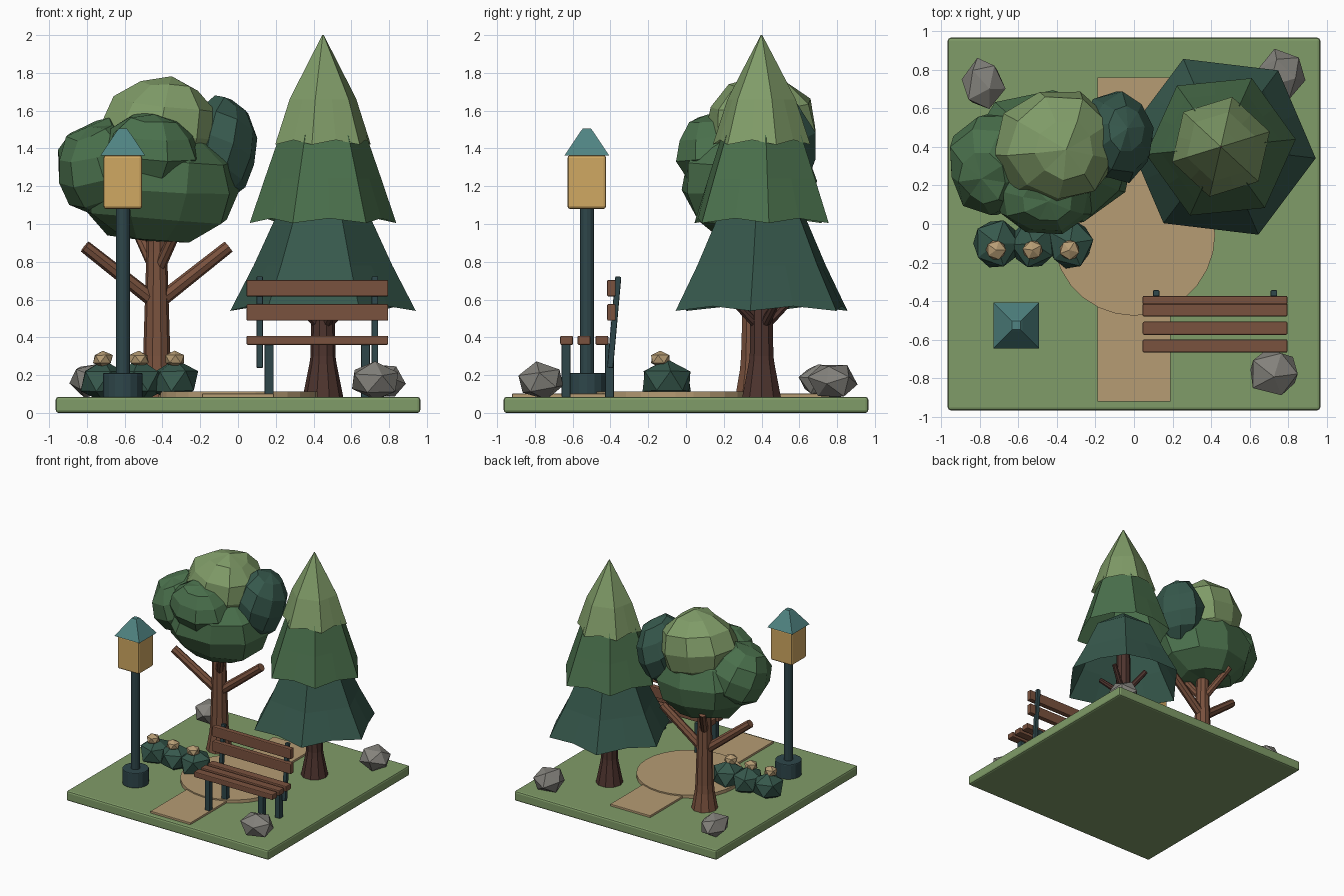
import bpy, bmesh, math, random
from mathutils import Vector, Matrix

random.seed(4)
cube = bpy.data.objects.get("Cube")
if cube:
    bpy.data.objects.remove(cube, do_unlink=True)


def material(name, r, g, b):
    """Flat colour given as sRGB bytes, stored as linear values."""
    lin = [((c / 255 + 0.055) / 1.055) ** 2.4 for c in (r, g, b)] + [1]
    m = bpy.data.materials.new(name)
    m.use_nodes = True
    m.diffuse_color = lin
    m.node_tree.nodes["Principled BSDF"].inputs["Base Color"].default_value = lin
    return m


LIGHT = material("light_green", 128, 156, 104)
MID = material("mid_green", 74, 112, 76)
DARK = material("dark_green", 54, 88, 76)
BARK = material("warm_brown", 122, 82, 62)
DEEP = material("dark_brown", 78, 52, 46)
IRON = material("dark_teal", 46, 70, 74)
ROOF = material("roof_teal", 80, 132, 130)
GLOW = material("lantern_yellow", 208, 168, 98)
STONE = material("stone_grey", 132, 130, 124)
SAND = material("sand", 182, 156, 116)


def add(name, bm, mat, bevel=0):
    bmesh.ops.recalc_face_normals(bm, faces=bm.faces)
    mesh = bpy.data.meshes.new(name)
    bm.to_mesh(mesh)
    bm.free()
    mesh.materials.append(mat)
    obj = bpy.data.objects.new(name, mesh)
    bpy.context.collection.objects.link(obj)
    if bevel:
        mod = obj.modifiers.new("soft_edges", "BEVEL")
        mod.width, mod.segments = bevel, 2
    return obj


def box(name, centre, size, mat, bevel=0.0, tilt=0.0):
    bm = bmesh.new()
    bmesh.ops.create_cube(bm, size=1)
    bm.transform(Matrix.Translation(centre) @ Matrix.Rotation(tilt, 4, "X")
                 @ Matrix.Diagonal((*size, 1)))
    return add(name, bm, mat, bevel)


def lathe(name, x, y, profile, sides, mat, phase=0.0, caps=True, sag=0.0, bevel=0.0):
    """Stack of (radius, height) rings; sag makes alternate rim points polygon midpoints."""
    bm = bmesh.new()
    rings = []
    for i, (r, z) in enumerate(profile):
        ring = []
        for k in range(sides):
            a = phase + math.tau * k / sides
            mid = sag and k % 2
            rr = r * math.cos(math.tau / sides) if mid else r
            zz = z + sag if mid and i == len(profile) - 1 else z
            ring.append(bm.verts.new((x + rr * math.cos(a), y + rr * math.sin(a), zz)))
        rings.append(ring)
    for lo, hi in zip(rings, rings[1:]):
        for k in range(sides):
            n = (k + 1) % sides
            bm.faces.new((lo[k], lo[n], hi[n], hi[k]))
    if caps:
        bm.faces.new(rings[0])
        bm.faces.new(rings[-1])
    return add(name, bm, mat, bevel)


def limb(name, start, end, r1, r2, mat):
    a, b = Vector(start), Vector(end)
    bm = bmesh.new()
    bmesh.ops.create_cone(bm, cap_ends=True, segments=8, radius1=r1, radius2=r2,
                          depth=(b - a).length)
    bm.transform(Matrix.Translation((a + b) / 2)
                 @ (b - a).to_track_quat("Z", "Y").to_matrix().to_4x4())
    return add(name, bm, mat)


def blob(name, centre, radii, mat, faceted=False, jitter=0.06, tilt=(0, 0), spin=0.0):
    bm = bmesh.new()
    if faceted:
        bmesh.ops.create_icosphere(bm, subdivisions=1, radius=1)
    else:
        bmesh.ops.create_uvsphere(bm, u_segments=9, v_segments=6, radius=1)
    for v in bm.verts:
        v.co *= 1 + random.uniform(-jitter, jitter)
    turn = (Matrix.Rotation(tilt[0], 4, "X") @ Matrix.Rotation(tilt[1], 4, "Y")
            @ Matrix.Rotation(spin, 4, "Z"))
    bm.transform(Matrix.Translation(centre) @ Matrix.Diagonal((*radii, 1)) @ turn)
    return add(name, bm, mat)


# Ground and paths
G = 0.085
box("lawn", (0, 0, G / 2), (1.93, 1.93, G), LIGHT, 0.015)
box("front_path", (0, -0.67, G + 0.007), (0.38, 0.5, 0.02), SAND, 0.003)
box("back_path", (0, 0.52, G + 0.007), (0.38, 0.48, 0.02), SAND, 0.003)
lathe("round_plaza", 0, -0.055, [(0.42, G - 0.005), (0.42, 0.113)], 28, SAND)

# Round tree
TX, TY = -0.43, 0.36
lathe("round_tree_trunk", TX, TY,
      [(0.105, G - 0.005), (0.078, 0.23), (0.072, 0.3), (0.055, 0.85), (0.05, 1.1)], 10, BARK)
for dx, dy, z0, z1, r in [(-0.38, -0.08, 0.58, 0.88, 0.034), (0.38, 0.03, 0.58, 0.88, 0.034),
                          (-0.12, 0.2, 0.74, 1.0, 0.028), (0.12, -0.15, 0.74, 1.0, 0.028)]:
    limb("round_tree_branch", (TX, TY, z0), (TX + dx, TY + dy, z1), r * 1.15, r, BARK)
blob("crown_main", (-0.42, 0.34, 1.2), (0.45, 0.37, 0.31), MID, tilt=(0.1, 0.1))
blob("crown_left", (-0.72, 0.31, 1.3), (0.25, 0.28, 0.25), MID, tilt=(0.3, -0.3), spin=0.4)
blob("crown_front", (-0.47, 0.16, 1.38), (0.27, 0.22, 0.21), MID, tilt=(0.2, 0.1), spin=0.7)
blob("crown_right", (-0.09, 0.45, 1.4), (0.19, 0.24, 0.27), DARK, tilt=(-0.2, 0.3))
blob("crown_top", (-0.4, 0.4, 1.49), (0.32, 0.31, 0.29), LIGHT, tilt=(0.05, 0.15), spin=0.3)

# Pine tree
PX, PY = 0.45, 0.4
lathe("pine_trunk", PX, PY,
      [(0.108, G - 0.005), (0.072, 0.26), (0.066, 0.3), (0.055, 0.9)], 10, DEEP)
for k in range(4):
    a = math.tau * k / 4 + 0.5
    limb("pine_branch", (PX, PY, 0.44),
         (PX + 0.2 * math.cos(a), PY + 0.2 * math.sin(a), 0.62), 0.027, 0.02, DEEP)
TIERS = [("lower", [(0.02, 1.2), (0.25, 1.04), (0.37, 0.78), (0.495, 0.54)], DARK, -0.12),
         ("middle", [(0.02, 1.62), (0.23, 1.47), (0.31, 1.24), (0.39, 1.005)], MID, 0.1),
         ("top", [(0.004, 2.0), (0.09, 1.84), (0.185, 1.66), (0.265, 1.42)], LIGHT, 0.3)]
for label, profile, mat, phase in TIERS:
    lathe("pine_" + label + "_tier", PX, PY, profile, 12, mat, phase, caps=False, sag=0.025)

# Lamp
LX, LY = -0.61, -0.525
lathe("lamp_foot", LX, LY, [(0.105, G - 0.005), (0.105, 0.212)], 16, IRON, bevel=0.008)
lathe("lamp_post", LX, LY, [(0.037, 0.2), (0.037, 1.09)], 12, IRON)
box("lantern", (LX, LY, 1.222), (0.205, 0.205, 0.285), GLOW, 0.015)
lathe("lantern_roof", LX, LY, [(0.168, 1.362), (0.045, 1.492), (0.03, 1.505)], 4, ROOF,
      math.pi / 4)

# Bench
BX = 0.42
for y in (-0.632, -0.54, -0.445):
    box("seat_slat", (BX, y, 0.384), (0.75, 0.068, 0.048), BARK, 0.007)
for z in (0.532, 0.66):
    box("back_slat", (BX, -0.395, z), (0.75, 0.045, 0.088), BARK, 0.007)
for s in (-1, 1):
    box("back_post", (BX + s * 0.305, -0.38, 0.48), (0.034, 0.032, 0.485), IRON, 0.006, -0.09)
    for y in (-0.635, -0.405):
        box("bench_leg", (BX + s * 0.255, y, 0.225), (0.047, 0.047, 0.285), IRON, 0.005)

# Flowering bushes
for i, x in enumerate((-0.712, -0.522, -0.332)):
    blob("bush", (x, -0.1, 0.168), (0.132, 0.14, 0.115), DARK, True, spin=i * 0.7)
    blob("flower", (x - 0.003, -0.135, 0.285), (0.056, 0.056, 0.045), SAND, True, spin=i * 0.5)

# Rocks
for i, (x, y, rx, ry) in enumerate([(0.725, -0.765, 0.14, 0.13), (-0.78, 0.725, 0.115, 0.14),
                                    (0.765, 0.775, 0.135, 0.13)]):
    blob("rock", (x, y, 0.17), (rx, ry, 0.1), STONE, True, 0.08, (0.2, 0.3 * i), i * 1.1)
